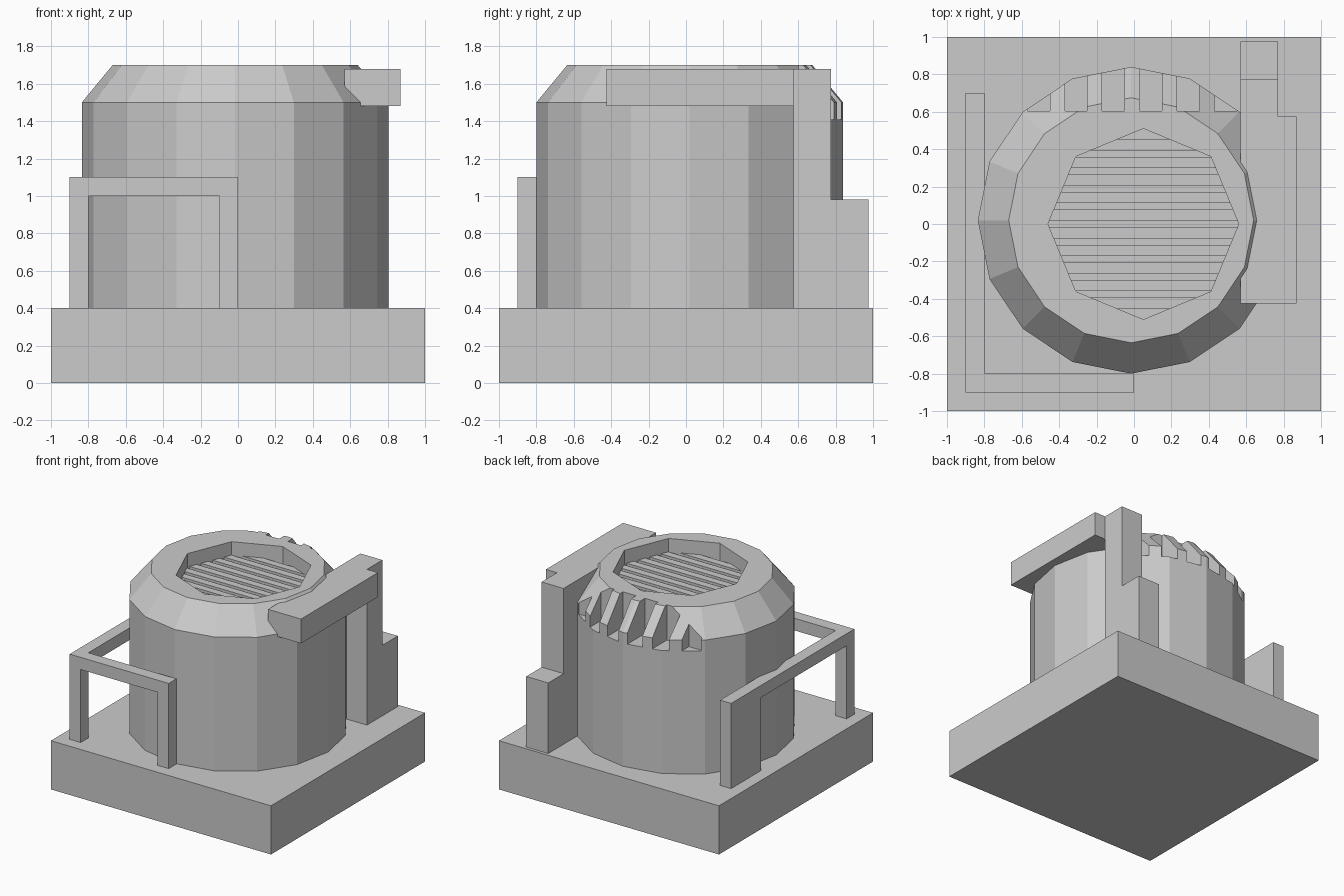
import bpy, bmesh, math

if "Cube" in bpy.data.objects:
    bpy.data.objects.remove(bpy.data.objects["Cube"])

CX, CY = -0.015, 0.02      # drum centre
HX, HY, HR = 0.05, 0.0, 0.51   # top opening centre and radius


def ring(cx, cy, r, n, z):
    return [(cx + r * math.cos(2 * math.pi * i / n),
             cy + r * math.sin(2 * math.pi * i / n), z) for i in range(n)]


def add_loft(bm, rings):
    """Closed solid through a stack of equal-length rings."""
    vs = [[bm.verts.new(p) for p in r] for r in rings]
    n = len(vs[0])
    bm.faces.new(vs[0][::-1])
    bm.faces.new(vs[-1])
    for a, b in zip(vs, vs[1:]):
        for i in range(n):
            j = (i + 1) % n
            bm.faces.new((a[i], a[j], b[j], b[i]))


def add_prism(bm, pts, z0, z1):
    add_loft(bm, [[(x, y, z0) for x, y in pts], [(x, y, z1) for x, y in pts]])


def rect(x0, x1, y0, y1):
    return [(x0, y0), (x1, y0), (x1, y1), (x0, y1)]


def finish(bm, name):
    bmesh.ops.recalc_face_normals(bm, faces=bm.faces)
    me = bpy.data.meshes.new(name)
    bm.to_mesh(me)
    bm.free()
    ob = bpy.data.objects.new(name, me)
    bpy.context.collection.objects.link(ob)
    return ob


def prism(name, pts, z0, z1):
    bm = bmesh.new()
    add_prism(bm, pts, z0, z1)
    return finish(bm, name)


# Square base slab
prism("base", rect(-1, 1, -1, 1), 0, 0.4)

# Sixteen-sided drum with chamfered top
bm = bmesh.new()
add_loft(bm, [ring(CX, CY, r, 16, z) for r, z in
              ((0.82, 0.4), (0.82, 1.5), (0.655, 1.7))])
drum = finish(bm, "drum")

# Cutter: octagonal opening and the row of rear notches
bm = bmesh.new()
add_loft(bm, [ring(HX, HY, HR, 8, z) for z in (1.54, 1.8)])
for i in range(6):
    x = -0.57 + 0.2 * i
    add_prism(bm, rect(x, x + 0.12, 0.605, 1.0), 1.41, 1.8)
cutter = finish(bm, "drum_cutter")
cutter.hide_render = True
cutter.hide_viewport = True
cut = drum.modifiers.new("openings", 'BOOLEAN')
cut.operation = 'DIFFERENCE'
cut.solver = 'EXACT'
cut.object = cutter


# Grille slats trimmed to the octagon
def half_width(y):
    k = math.tan(math.pi / 8)
    y = abs(y)
    return min(HR - y * k, (HR - y) / k)


bm = bmesh.new()
for i in range(10):
    y0 = -0.453 + 0.094 * i
    y1 = y0 + 0.06
    a, b = half_width(y0), half_width(y1)
    add_prism(bm, [(HX - a, y0), (HX + a, y0), (HX + b, y1), (HX - b, y1)], 1.54, 1.59)
finish(bm, "grille_slats")

# L-shaped railing with its legs
prism("railing", [(-0.9, -0.9), (0, -0.9), (0, -0.8), (-0.8, -0.8),
                  (-0.8, 0.7), (-0.9, 0.7)], 1.0, 1.1)
for name, x0, x1, y0, y1 in (("corner", -0.9, -0.8, -0.9, -0.8),
                             ("front", -0.1, 0.0, -0.9, -0.8),
                             ("rear", -0.9, -0.8, 0.31, 0.7)):
    prism("railing_leg_" + name, rect(x0, x1, y0, y1), 0.4, 1.0)

# Side duct: upright, low step behind it, overhead arm
prism("duct_upright", rect(0.57, 0.77, 0.575, 0.775), 0.4, 1.68)
prism("duct_step", rect(0.57, 0.77, 0.775, 0.975), 0.4, 0.98)
prism("duct_arm", rect(0.57, 0.87, -0.425, 0.575), 1.48, 1.68)
